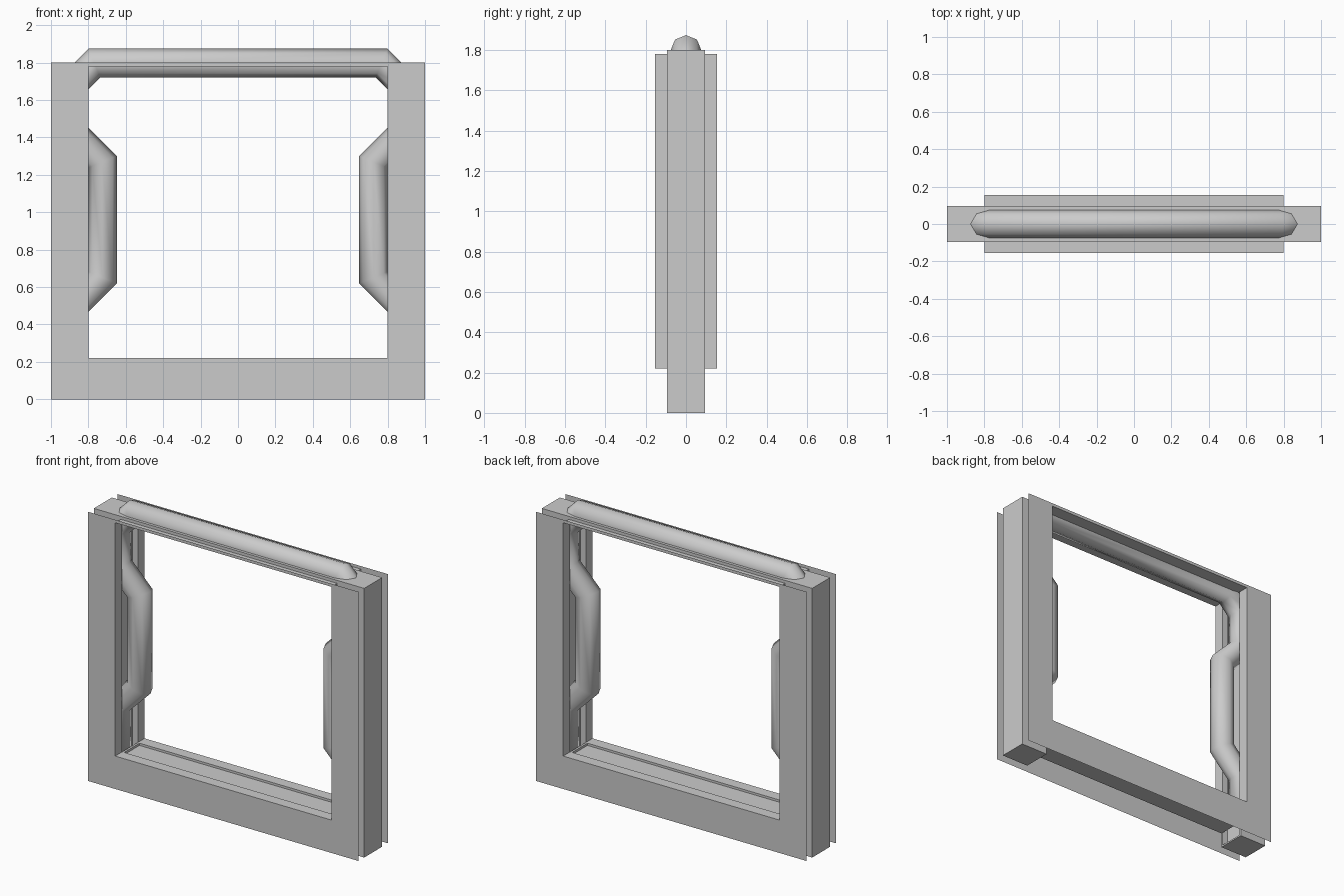
import bpy, bmesh, math
from mathutils import Vector

old = bpy.data.objects.get("Cube")
if old:
    bpy.data.objects.remove(old)

grey = bpy.data.materials.new("light grey")
grey.use_nodes = True
grey.diffuse_color = (0.6, 0.6, 0.6, 1)
grey.node_tree.nodes["Principled BSDF"].inputs["Base Color"].default_value = (0.6, 0.6, 0.6, 1)

W, H = 1.0, 1.8                    # outer half width, height
IN, LOW, TOP = 0.8, 0.22, 1.78     # opening
CORE, FACE = 0.095, 0.155          # half depths of core and face plates


def finish(name, bm, smooth=False):
    mesh = bpy.data.meshes.new(name)
    bm.to_mesh(mesh)
    bm.free()
    mesh.materials.append(grey)
    for p in mesh.polygons:
        p.use_smooth = smooth
    obj = bpy.data.objects.new(name, mesh)
    bpy.context.collection.objects.link(obj)
    return obj


def box(name, x, z, recess=None, margin=0.015, depth=0.04):
    """Core box; the face looking along recess gets a sunken panel."""
    bm = bmesh.new()
    bmesh.ops.create_cube(bm, size=1)
    for v in bm.verts:
        v.co = (x[0] + (v.co.x + .5) * (x[1] - x[0]), v.co.y * 2 * CORE,
                z[0] + (v.co.z + .5) * (z[1] - z[0]))
    bm.normal_update()
    if recess:
        face = max(bm.faces, key=lambda f: f.normal.dot(Vector(recess)))
        bmesh.ops.inset_individual(bm, faces=[face], thickness=margin)
        new = bmesh.ops.extrude_discrete_faces(bm, faces=[face])["faces"][0]
        bmesh.ops.translate(bm, verts=new.verts, vec=Vector(recess) * -depth)
    finish(name, bm)


# Core frame: two grooved posts, a sill bar and a thin top bar
box("left_post", (IN, W), (0, H), (-1, 0, 0))
box("right_post", (-W, -IN), (0, H), (1, 0, 0))
box("sill_bar", (-IN, IN), (0.1, LOW), (0, 0, 1), margin=0.02, depth=0.015)
box("top_bar", (-IN, IN), (TOP, H))

# Thin face plates with flanges turned in around the opening
outer = [(-W, 0), (W, 0), (W, H), (-W, H)]
inner = [(-IN, LOW), (IN, LOW), (IN, TOP), (-IN, TOP)]
for side, name in ((-1, "front_plate"), (1, "back_plate")):
    bm = bmesh.new()
    loops = [[bm.verts.new((x, side * y, z)) for x, z in pts]
             for pts, y in ((outer, FACE), (inner, FACE), (inner, CORE))]
    for a, b in zip(loops, loops[1:]):
        for i in range(4):
            j = (i + 1) % 4
            quad = [a[i], a[j], b[j], b[i]]
            bm.faces.new(quad if side < 0 else quad[::-1])
    finish(name, bm)

# Bent pipe: along both posts, out as handles, and through the top bar
half = [(0.88, 0.15), (0.88, 0.496), (0.725, 0.651), (0.725, 1.269),
        (0.88, 1.424), (0.88, 1.685), (0.768, 1.797)]
path = [Vector(p) for p in half] + [Vector((-x, z)) for x, z in reversed(half)]
SIDES, R = 8, 0.077
bm = bmesh.new()
rings = []
for i, p in enumerate(path):
    d0 = (p - path[max(i - 1, 0)]).normalized()
    d1 = (path[min(i + 1, len(path) - 1)] - p).normalized()
    d0, d1 = (d0 if i else d1), (d1 if i < len(path) - 1 else d0)
    t = (d0 + d1).normalized()
    miter = Vector((-t.y, t.x)) / t.dot(d0)
    ring = []
    for k in range(SIDES):
        a = math.tau * k / SIDES
        c = p + miter * R * math.cos(a)
        ring.append(bm.verts.new((c.x, R * math.sin(a), c.y)))
    rings.append(ring)
for a, b in zip(rings, rings[1:]):
    for k in range(SIDES):
        n = (k + 1) % SIDES
        bm.faces.new((a[k], a[n], b[n], b[k]))
bm.faces.new(rings[0])
bm.faces.new(rings[-1])
bmesh.ops.recalc_face_normals(bm, faces=bm.faces)
finish("bent_pipe", bm, smooth=True)
